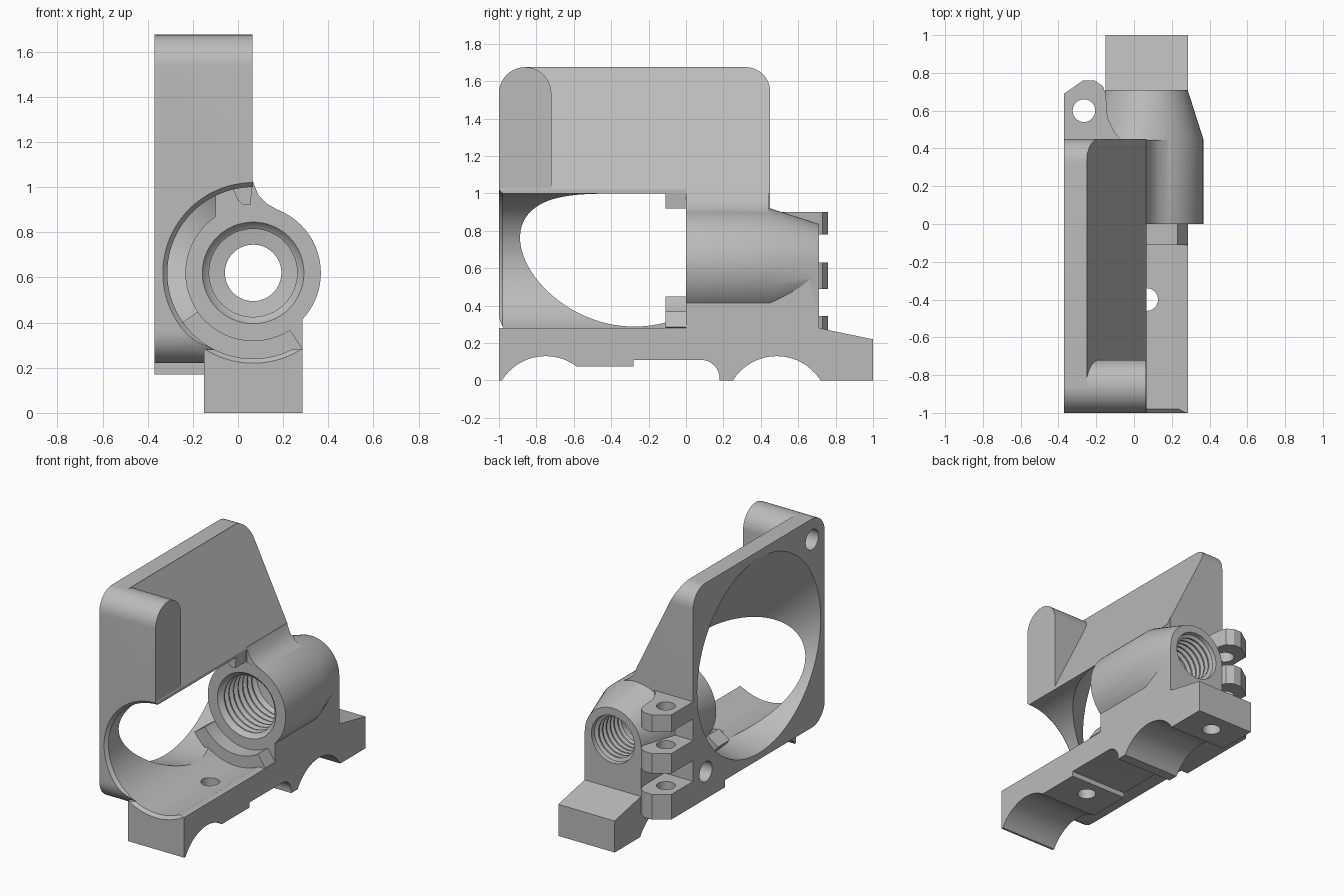
import bpy, bmesh
from math import sin, cos, pi, radians, sqrt

if "Cube" in bpy.data.objects:
    bpy.data.objects.remove(bpy.data.objects["Cube"])

grey = bpy.data.materials.new("plain grey")
grey.use_nodes = True
colour = (0.5, 0.5, 0.5, 1)
grey.diffuse_color = colour
grey.node_tree.nodes["Principled BSDF"].inputs["Base Color"].default_value = colour

AX, AZ = 0.067, 0.62            # barrel axis, running along y
FY, FZ = -0.275, 0.945          # centre of the fan opening
LEFT, RIGHT = -0.15, 0.285      # sides of the base


def loft(name, rings):
    """Closed solid through a list of equal-length point rings."""
    bm = bmesh.new()
    rows = [[bm.verts.new(p) for p in ring] for ring in rings]
    n = len(rows[0])
    for a, b in zip(rows, rows[1:]):
        for i in range(n):
            j = (i + 1) % n
            bm.faces.new((a[i], a[j], b[j], b[i]))
    bm.faces.new(rows[0])
    bm.faces.new(rows[-1])
    bmesh.ops.recalc_face_normals(bm, faces=bm.faces[:])
    mesh = bpy.data.meshes.new(name)
    bm.to_mesh(mesh)
    bm.free()
    mesh.materials.append(grey)
    ob = bpy.data.objects.new(name, mesh)
    bpy.context.collection.objects.link(ob)
    return ob


def prism(name, axis, pts, lo, hi):
    place = {"x": lambda u, v, w: (w, u, v),
             "y": lambda u, v, w: (u, w, v),
             "z": lambda u, v, w: (u, v, w)}[axis]
    return loft(name, [[place(u, v, w) for u, v in pts] for w in (lo, hi)])


def arc(cx, cy, r, start, end, n=12):
    return [(cx + r * cos(radians(start + (end - start) * i / n)),
             cy + r * sin(radians(start + (end - start) * i / n))) for i in range(n + 1)]


def circle(cx, cy, r, n=32):
    return arc(cx, cy, r, 0, 360, n)[:-1]


def rect(a, b, c, d):
    return [(a, c), (b, c), (b, d), (a, d)]


def turned(name, profile, n=64):
    """Solid of revolution round the barrel axis from (y, radius) pairs."""
    return loft(name, [[(x, y, z) for x, z in circle(AX, AZ, r, n)] for y, r in profile])


def combine(target, tool, operation):
    mod = target.modifiers.new(operation, "BOOLEAN")
    mod.operation, mod.solver, mod.object = operation, "EXACT", tool
    bpy.context.view_layer.objects.active = target
    bpy.ops.object.modifier_apply(modifier=mod.name)
    bpy.data.objects.remove(tool)


def add(tool):
    combine(bracket, tool, "UNION")


def cut(tool):
    combine(bracket, tool, "DIFFERENCE")


# Fan frame: sloped side profile trimmed to a square with rounded corners
bracket = prism("fan_bracket", "y", [(-0.37, 0.2), (AX, 0.2), (AX, 1.02),
                                     (-0.25, 1.67), (-0.25, 1.7), (-0.37, 1.7)], -1.1, 0.5)
outline = (arc(-0.86, 0.36, 0.14, 180, 270) + [(0.45, 0.22)]
           + arc(0.32, 1.545, 0.13, 0, 90) + arc(-0.86, 1.535, 0.14, 90, 180))
combine(bracket, prism("frame_outline", "x", outline, -0.6, 0.3), "INTERSECT")

# Screw boss on the upper front corner
add(prism("screw_boss", "x", [(-1, 0.95), (-0.72, 0.95)]
          + arc(-0.86, 1.535, 0.14, 0, 180, 24), -0.36, AX - 0.003))

# Air funnel from the round opening to a smaller oval
funnel = []
for x, z, ry, rz in ((-0.45, FZ, 0.68, 0.68), (-0.37, FZ, 0.68, 0.68),
                     (AX, 0.65, 0.4, 0.345), (0.1, 0.63, 0.38, 0.32)):
    funnel.append([(x, FY + ry * cos(t * pi / 48), z + rz * sin(t * pi / 48)) for t in range(96)])
cut(loft("funnel", funnel))

# Base rail with its scalloped underside
ARC_R, ARC_Z = 0.277, -0.147


def scallop(cy, z_start, z_end):
    steps = []
    a = pi - math_angle(z_start)
    b = math_angle(z_end)
    for i in range(17):
        t = a + (b - a) * i / 16
        steps.append((cy + ARC_R * cos(t), ARC_Z + ARC_R * sin(t)))
    return steps


def math_angle(z):
    s = (z - ARC_Z) / ARC_R
    c = sqrt(1 - s * s)
    return pi / 2 if c == 0 else 2 * (pi / 4 - 0.5 * _acos_part(s, c))


def _acos_part(s, c):
    from math import atan2
    return atan2(c, s)


under = ([(-1, 0)] + scallop(-0.75, 0, 0.075) + [(-0.28, 0.075), (-0.28, 0.11)]
         + arc(0.08, 0.01, 0.1, 90, 0, 8) + [(0.18, 0)] + scallop(0.485, 0, 0)
         + [(1, 0), (1, 0.22), (0.71, 0.28), (-1, 0.28)])
add(prism("base_rail", "x", under, LEFT, RIGHT))

# Round channel along the front half, with a chamfered lip
cut(turned("channel", [(-1.1, 0.4), (-1, 0.4), (-0.98, 0.38), (0, 0.38)], 96))

# Barrel, its pedestal, and the fillet up to the frame
add(prism("pedestal", "y", rect(LEFT, RIGHT, 0.2, AZ), 0, 0.71))
add(turned("barrel", [(0, 0.3), (0.45, 0.3), (0.71, 0.217)]))
add(prism("barrel_fillet", "y", [(-0.1, 0.85), (0.12, 0.85), (0.2, 0.885), (0.13, 0.925),
                                 (0.09, 0.965), (0.066, 1.025), (-0.1, 1.1)], 0.001, 0.445))

# Stops in the channel
add(prism("lower_stop", "y", arc(AX, AZ, 0.4, 215, 303, 24)
          + arc(AX, AZ, 0.3, 303, 215, 24), -0.11, 0.02))
add(prism("upper_stop", "y", [(-0.03, 1.01), (0.0, 0.94), (0.025, 0.92),
                              (0.055, 0.92), (0.064, 1.01)], -0.11, 0.02))

# Hinge lugs on the back edge
add(prism("lug_foot", "z", rect(-0.37, -0.14, 0.1, 0.46), 0.17, 0.27))
lug = [(-0.37, 0.43), (-0.37, 0.69), (-0.27, 0.76), (-0.21, 0.76), (-0.165, 0.73),
       (-0.15, 0.69), (-0.14, 0.56), (-0.1, 0.48), (-0.05, 0.43)]
for lo, hi in ((0.17, 0.345), (0.49, 0.63), (0.78, 0.9)):
    add(prism("hinge_lug", "z", lug, lo, hi))
cut(prism("hinge_pin_hole", "z", circle(-0.265, 0.6, 0.06), 0.1, 1))

# Threaded bores: wide at the front, narrow at the back
bore = [(-0.05, 0.225), (0, 0.225), (0.02, 0.21)]
for i in range(7):
    y = 0.03 + i * 0.05
    bore += [(y, 0.195), (y + 0.01, 0.195), (y + 0.025, 0.218), (y + 0.035, 0.218)]
bore += [(0.39, 0.195), (0.4, 0.125), (0.44, 0.125)]
for i in range(6):
    y = 0.45 + i * 0.042
    bore += [(y, 0.14), (y + 0.01, 0.14), (y + 0.02, 0.162), (y + 0.03, 0.162)]
bore += [(0.705, 0.165), (0.76, 0.165)]
cut(turned("threaded_bore", bore))

# Screw holes in the frame and the base
for y, z in ((-0.86, 1.53), (0.31, 0.36)):
    cut(prism("frame_screw_hole", "x", circle(y, z, 0.07), -0.45, -0.16))
cut(prism("base_through_hole", "z", circle(AX, -0.4, 0.06), -0.1, 0.4))
cut(prism("base_blind_hole", "z", circle(AX, 0.86, 0.06), -0.1, 0.17))

# Smooth curves, crisp edges
bpy.ops.object.select_all(action="DESELECT")
bracket.select_set(True)
bpy.context.view_layer.objects.active = bracket
bpy.ops.object.shade_smooth_by_angle(angle=radians(25))
